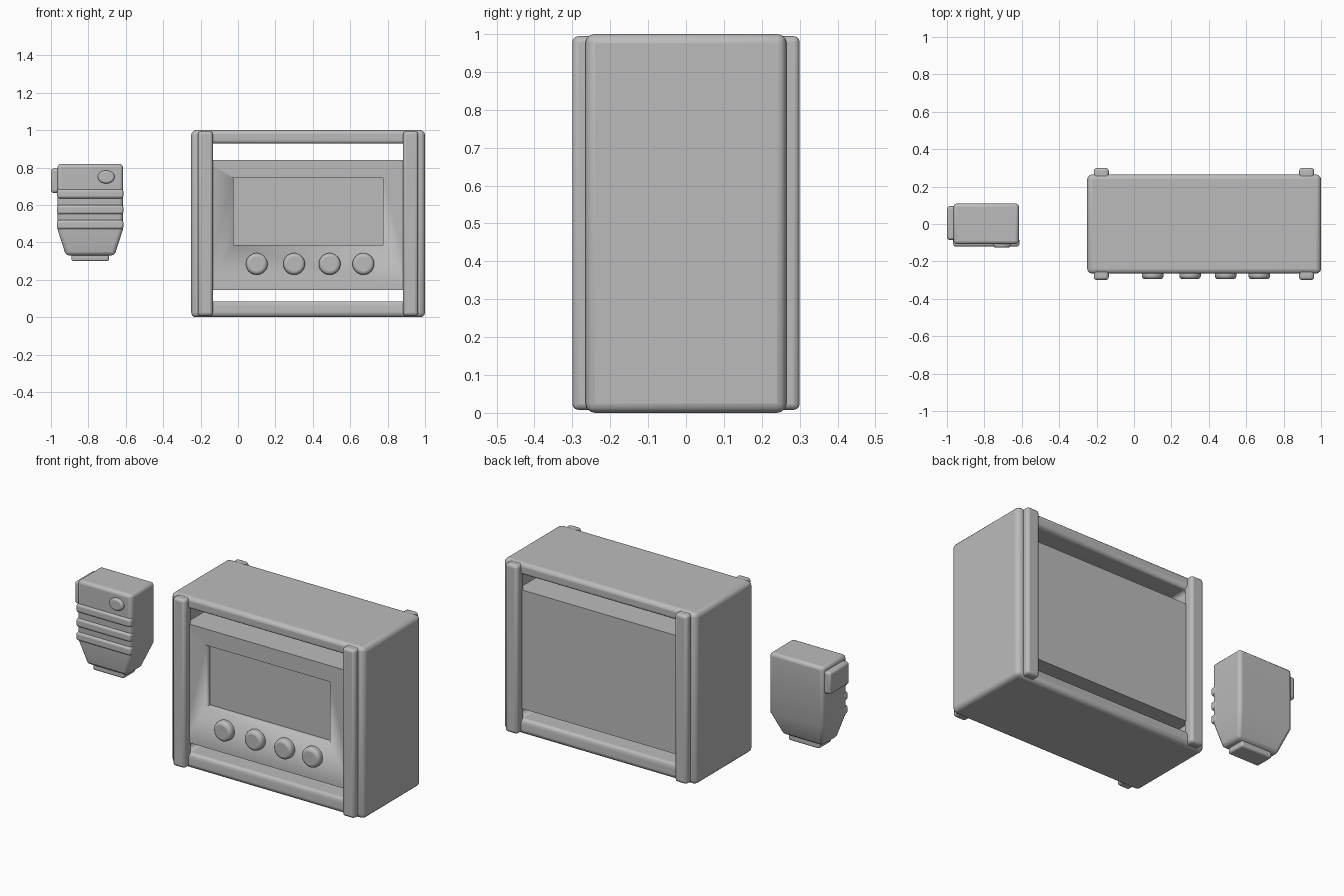
import bpy, bmesh, math
from mathutils import Matrix

cube = bpy.data.objects.get("Cube")
if cube:
    bpy.data.objects.remove(cube, do_unlink=True)

grey = bpy.data.materials.new("plain grey")
grey.use_nodes = True
COLOUR = (0.5, 0.5, 0.5, 1)
grey.diffuse_color = COLOUR
for node in grey.node_tree.nodes:
    if node.type == 'BSDF_PRINCIPLED':
        node.inputs["Base Color"].default_value = COLOUR


def finish(name, bm, bevel=0.0, segments=3, cutter=None):
    """Turn a bmesh into a shaded object with optional cut and rounded edges."""
    bmesh.ops.recalc_face_normals(bm, faces=bm.faces)
    mesh = bpy.data.meshes.new(name)
    bm.to_mesh(mesh)
    bm.free()
    mesh.materials.append(grey)
    ob = bpy.data.objects.new(name, mesh)
    bpy.context.collection.objects.link(ob)
    if cutter:
        cut = ob.modifiers.new("cut", 'BOOLEAN')
        cut.object = cutter
        cut.solver = 'EXACT'
    if bevel:
        mod = ob.modifiers.new("round", 'BEVEL')
        mod.width = bevel
        mod.segments = segments
        mod.limit_method = 'ANGLE'
        mod.angle_limit = math.radians(35)
    bpy.ops.object.select_all(action='DESELECT')
    ob.select_set(True)
    bpy.context.view_layer.objects.active = ob
    bpy.ops.object.shade_smooth_by_angle(angle=math.radians(35))
    return ob


def box(name, x, y, z, **options):
    """Box given by its (min, max) range on each axis."""
    bm = bmesh.new()
    bmesh.ops.create_cube(bm, size=1)
    for v in bm.verts:
        v.co = [sum(r) / 2 + c * (r[1] - r[0]) for r, c in zip((x, y, z), v.co)]
    return finish(name, bm, **options)


def helper(ob):
    ob.hide_render = True
    ob.hide_viewport = True
    ob.display_type = 'WIRE'
    return ob


def disc(name, x, z, y, depth, rx, rz, bevel):
    """Round button facing the front, y being its front face."""
    bm = bmesh.new()
    bmesh.ops.create_cone(bm, cap_ends=True, segments=32, radius1=1, radius2=1, depth=depth,
                          matrix=Matrix.Rotation(math.pi / 2, 4, 'X'))
    for v in bm.verts:
        v.co = (x + v.co.x * rx, y + depth / 2 + v.co.y, z + v.co.z * rz)
    return finish(name, bm, bevel=bevel)


# Outer case, open at front and back
opening = helper(box("case_opening_cutter", (-0.16, 0.91), (-0.5, 0.5), (0.085, 0.93)))
box("case_shell", (-0.25, 1.0), (-0.265, 0.265), (0, 1), bevel=0.025, cutter=opening)

# Instrument block with a recessed screen
screen = helper(box("screen_cutter", (-0.025, 0.775), (-0.4, -0.222), (0.385, 0.745)))
box("instrument_block", (-0.18, 0.93), (-0.255, 0.255), (0.145, 0.84), cutter=screen)

# Upright bumper strips at the four corners
for side, x0 in (("right", -0.215), ("left", 0.883)):
    for end, s in (("front", -1), ("back", 1)):
        box(f"{end}_{side}_strip", (x0, x0 + 0.08), sorted((s * 0.235, s * 0.3)),
            (0.008, 0.994), bevel=0.016)

# Row of control knobs
for i, x in enumerate((0.1, 0.3, 0.49, 0.67)):
    disc(f"knob_{i + 1}", x, 0.285, -0.295, 0.055, 0.058, 0.058, 0.018)

# Handheld sensor body: rectangular sections from top down, tapering at the bottom
bm = bmesh.new()
rings = []
for z, x0, x1, y0, y1 in ((0.82, -0.965, -0.615, -0.108, 0.11),
                          (0.47, -0.965, -0.615, -0.108, 0.11),
                          (0.33, -0.92, -0.66, -0.085, 0.05)):
    rings.append([bm.verts.new((x, y, z)) for x, y in ((x0, y0), (x1, y0), (x1, y1), (x0, y1))])
bm.faces.new(rings[0])
bm.faces.new(rings[-1])
for a, b in zip(rings, rings[1:]):
    for i in range(4):
        j = (i + 1) % 4
        bm.faces.new((a[i], a[j], b[j], b[i]))
finish("sensor_body", bm, bevel=0.018)

# Sensor tip, side clip and button
box("sensor_tip", (-0.89, -0.69), (-0.072, 0.04), (0.3, 0.345), bevel=0.01)
box("sensor_clip", (-1.0, -0.95), (-0.085, 0.095), (0.665, 0.795), bevel=0.014)
disc("sensor_button", -0.705, 0.75, -0.126, 0.04, 0.045, 0.035, 0.01)

# Grip ridges across the sensor front
for i, z in enumerate((0.66, 0.575, 0.495)):
    box(f"grip_ridge_{i + 1}", (-0.967, -0.613), (-0.12, -0.075), (z - 0.024, z + 0.024),
        bevel=0.012)
